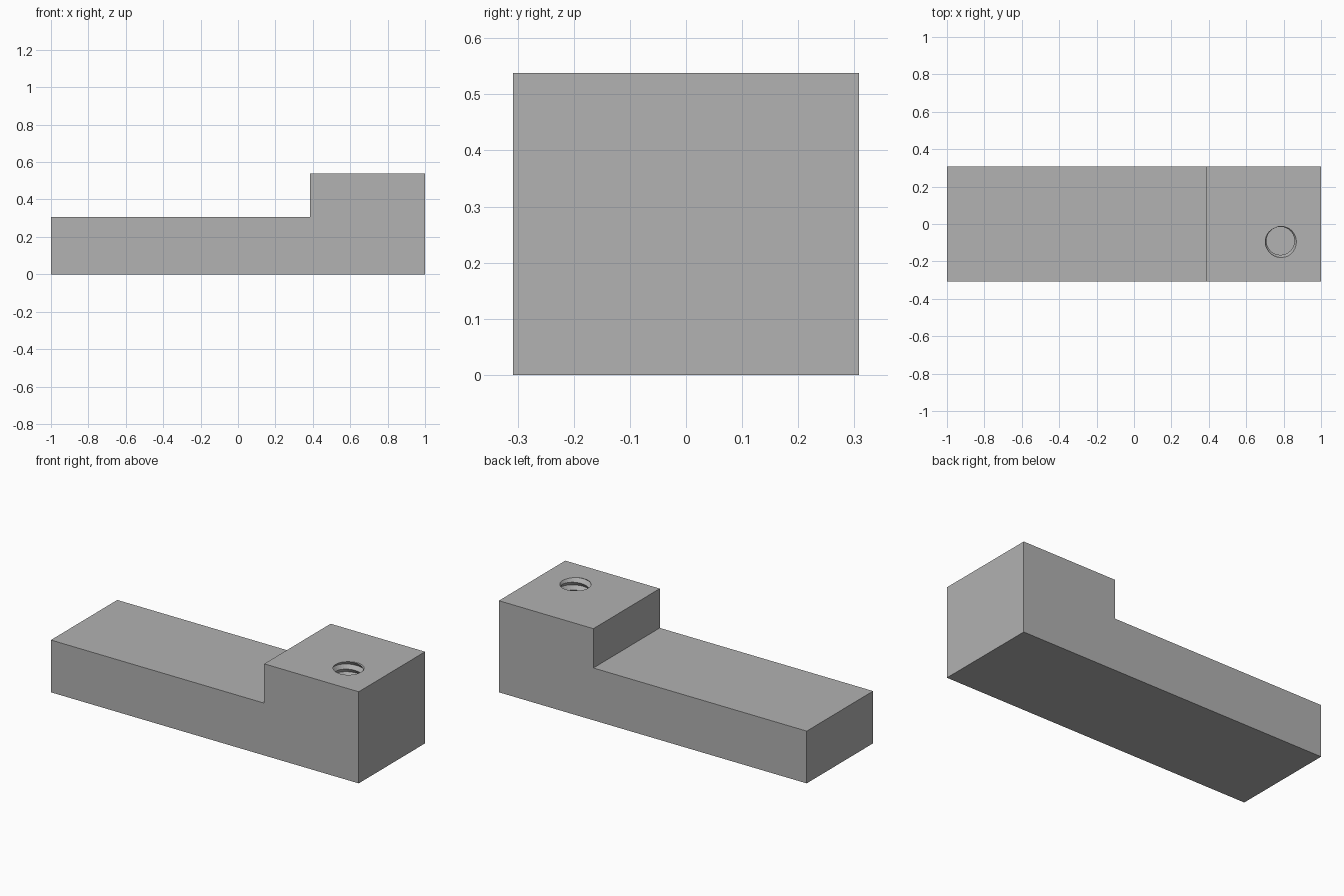
import bpy, bmesh, math

cube = bpy.data.objects.get("Cube")
if cube:
    bpy.data.objects.remove(cube)


def make_object(name, bm, material=None):
    bmesh.ops.recalc_face_normals(bm, faces=bm.faces)
    mesh = bpy.data.meshes.new(name)
    bm.to_mesh(mesh)
    bm.free()
    if material:
        mesh.materials.append(material)
    obj = bpy.data.objects.new(name, mesh)
    bpy.context.collection.objects.link(obj)
    return obj


grey = bpy.data.materials.new("plain grey")
colour = (0.445, 0.445, 0.445, 1)
grey.diffuse_color = colour
grey.use_nodes = True
grey.node_tree.nodes["Principled BSDF"].inputs["Base Color"].default_value = colour

# Stepped block: L-shaped side profile extruded across the width
HALF_WIDTH, STEP_X, LOW, HIGH = 0.308, 0.386, 0.307, 0.538
profile = [(-1, 0), (1, 0), (1, HIGH), (STEP_X, HIGH), (STEP_X, LOW), (-1, LOW)]
bm = bmesh.new()
side = bm.faces.new([bm.verts.new((x, -HALF_WIDTH, z)) for x, z in profile])
result = bmesh.ops.extrude_face_region(bm, geom=[side])
moved = [v for v in result["geom"] if isinstance(v, bmesh.types.BMVert)]
bmesh.ops.translate(bm, verts=moved, vec=(0, 2 * HALF_WIDTH, 0))
block = make_object("stepped_block", bm, grey)

# Threaded hole cutter: rows whose radius follows a helical V-thread
SEGS, PITCH, DEPTH = 32, 0.045, 0.3
MINOR, MAJOR = 0.075, 0.091
CX, CY = 0.783, -0.09
CREST_ANGLE = math.radians(-60)
step = PITCH / SEGS
rows_below = int(DEPTH / step)
bm = bmesh.new()
rings = []
for j in range(-rows_below, SEGS // 4):
    ring = []
    for i in range(SEGS):
        phase = ((i - j) % SEGS) / SEGS
        radius = MINOR + (MAJOR - MINOR) * abs(1 - 2 * phase)
        angle = CREST_ANGLE + math.tau * i / SEGS
        ring.append(bm.verts.new((CX + radius * math.cos(angle),
                                  CY + radius * math.sin(angle),
                                  HIGH + (j + 0.5) * step)))
    rings.append(ring)
for low, high in zip(rings, rings[1:]):
    for i in range(SEGS):
        k = (i + 1) % SEGS
        bm.faces.new((low[i], low[k], high[k]))
        bm.faces.new((low[i], high[k], high[i]))
bm.faces.new(rings[0][::-1])
bm.faces.new(rings[-1])
cutter = make_object("thread_cutter", bm, grey)
cutter.hide_render = True
cutter.hide_set(True)

# Cut the hole into the raised end
cut = block.modifiers.new("threaded_hole", 'BOOLEAN')
cut.operation = 'DIFFERENCE'
cut.solver = 'EXACT'
cut.object = cutter
